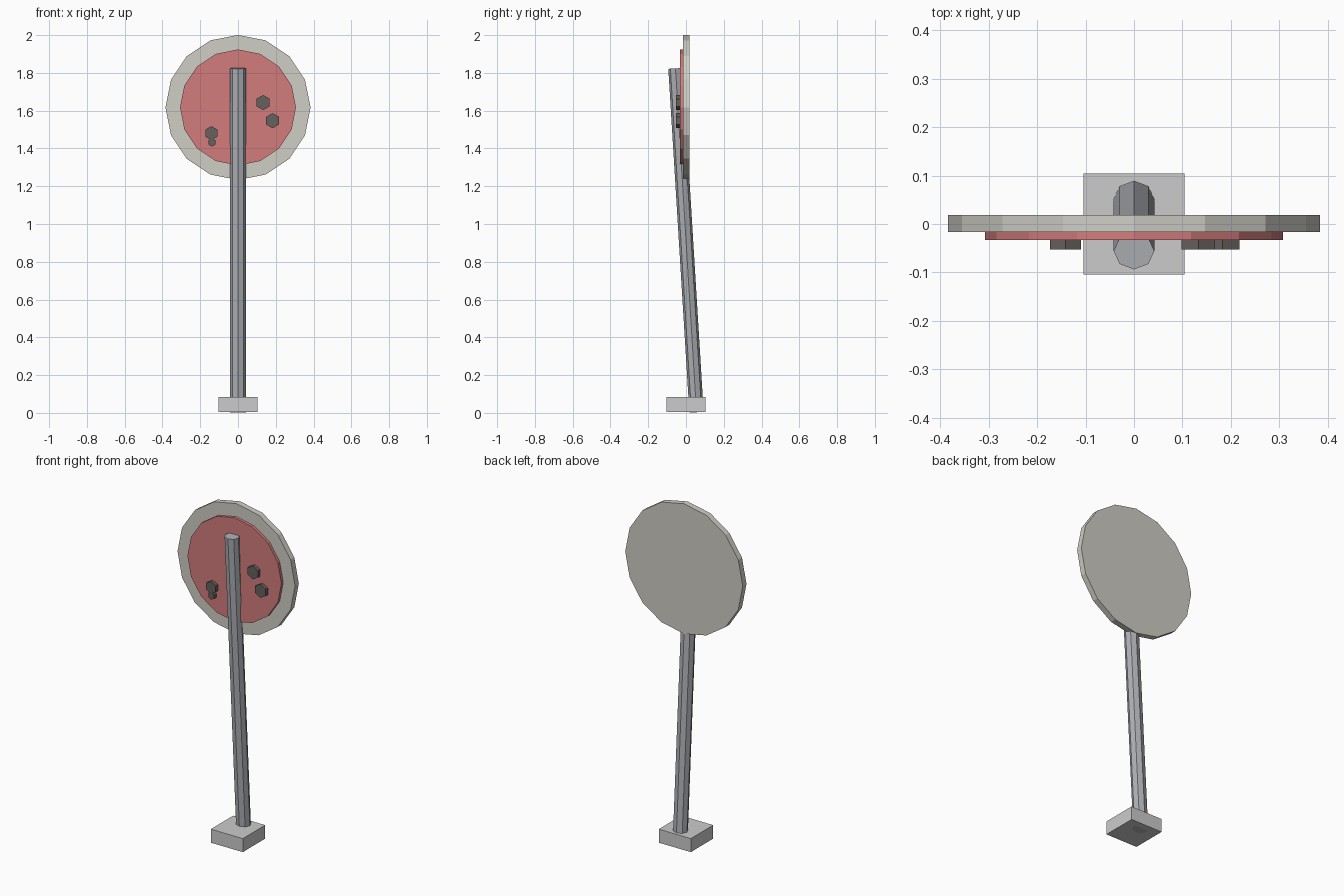
import bpy, bmesh
from math import sin, cos, pi, radians
from mathutils import Matrix

if "Cube" in bpy.data.objects:
    bpy.data.objects.remove(bpy.data.objects["Cube"])


def material(name, rgb):
    m = bpy.data.materials.new(name)
    m.diffuse_color = (*rgb, 1)
    m.use_nodes = True
    m.node_tree.nodes["Principled BSDF"].inputs["Base Color"].default_value = m.diffuse_color
    return m


def finish(name, bm, mat):
    bmesh.ops.recalc_face_normals(bm, faces=bm.faces)
    me = bpy.data.meshes.new(name)
    bm.to_mesh(me)
    bm.free()
    me.materials.append(mat)
    ob = bpy.data.objects.new(name, me)
    bpy.context.collection.objects.link(ob)
    return ob


def disc(name, x, z, r, y0, y1, sides, mat):
    """Flat-sided disc facing -y with one corner pointing up."""
    bm = bmesh.new()
    rings = [[bm.verts.new((x + r * sin(2 * pi * i / sides), y, z + r * cos(2 * pi * i / sides)))
              for i in range(sides)] for y in (y0, y1)]
    for ring in rings:
        bm.faces.new(ring)
    for i in range(sides):
        j = (i + 1) % sides
        bm.faces.new((rings[0][i], rings[0][j], rings[1][j], rings[1][i]))
    return finish(name, bm, mat)


stone = material("pale_stone", (0.62, 0.61, 0.56))
red = material("faded_red", (0.65, 0.2, 0.2))
steel = material("steel", (0.42, 0.43, 0.46))
dark = material("dark_spot", (0.13, 0.12, 0.11))
concrete = material("concrete", (0.6, 0.6, 0.58))

# Sign plate and its red face
disc("sign_plate", 0, 1.617, 0.384, -0.016, 0.019, 16, stone)
disc("red_face", 0, 1.617, 0.307, -0.033, -0.016, 16, red)

# Raised hexagonal spots
for i, (x, z, r) in enumerate([(0.133, 1.643, 0.04), (0.183, 1.547, 0.04),
                               (-0.141, 1.481, 0.037), (-0.138, 1.432, 0.022)]):
    disc(f"spot_{i + 1}", x, z, r, -0.053, -0.033, 6, dark)

# Leaning eight-sided pole, tipped forwards through the plate
bm = bmesh.new()
bmesh.ops.create_cone(bm, cap_ends=True, segments=8, radius1=1, radius2=1, depth=1.824)
bmesh.ops.transform(bm, verts=bm.verts, matrix=Matrix.Translation((0, 0, 0.9135))
                    @ Matrix.Rotation(radians(3.5), 4, 'X')
                    @ Matrix.Diagonal((0.042, 0.038, 1, 1)))
finish("pole", bm, steel)

# Foot block
bm = bmesh.new()
bmesh.ops.create_cube(bm, size=1, matrix=Matrix.Translation((0, 0, 0.044))
                      @ Matrix.Diagonal((0.209, 0.209, 0.08, 1)))
finish("foot_block", bm, concrete)
